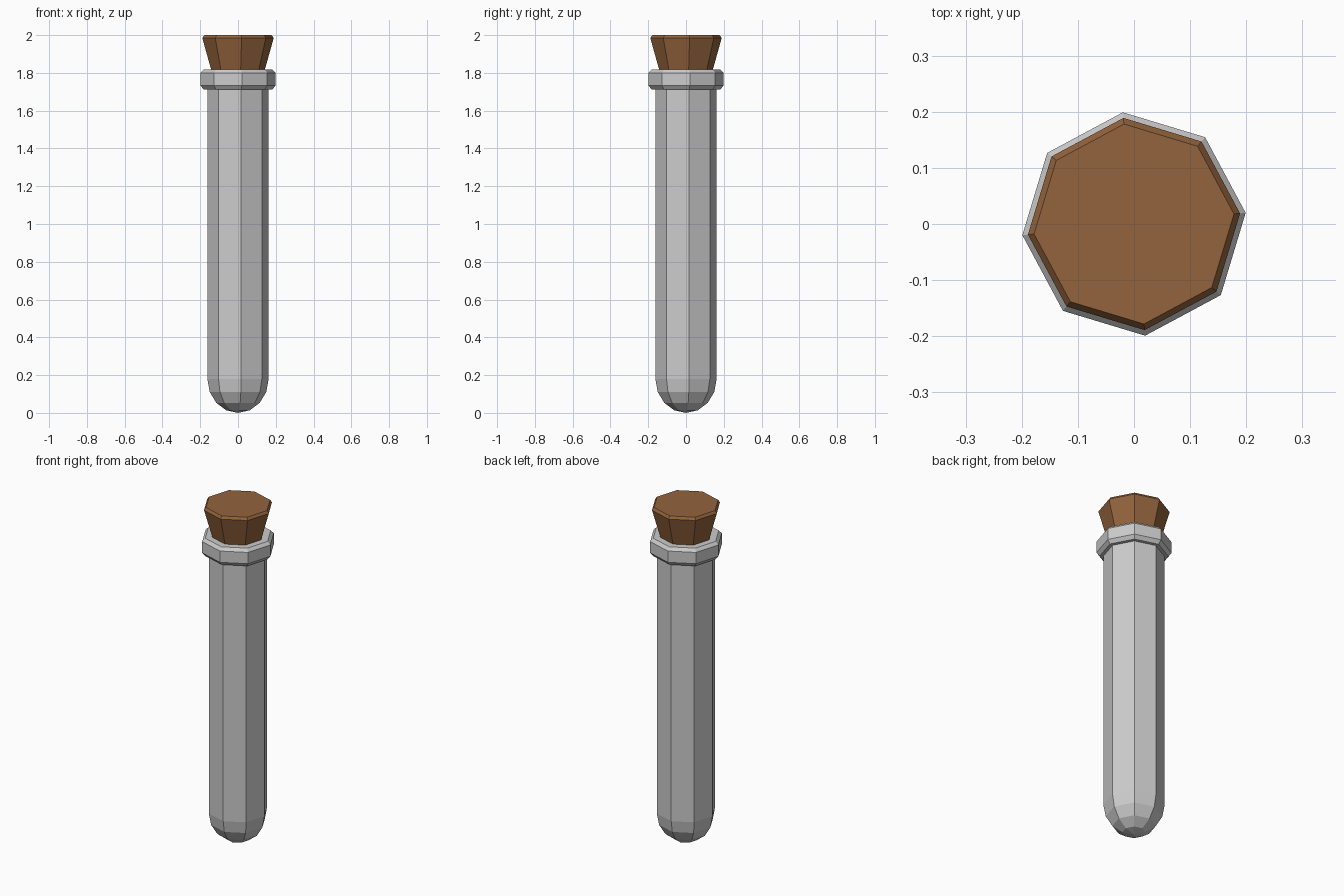
import bpy, math

if "Cube" in bpy.data.objects:
    bpy.data.objects.remove(bpy.data.objects["Cube"])

SIDES = 8
TURN = math.radians(5.7)   # slight twist of the octagon


def material(name, colour):
    m = bpy.data.materials.new(name)
    m.diffuse_color = (*colour, 1)
    m.use_nodes = True
    m.node_tree.nodes["Principled BSDF"].inputs["Base Color"].default_value = m.diffuse_color
    return m


def lathe(name, profile, mat):
    """Revolve (radius, z) points from bottom to top; radius 0 makes a pole, open ends get a cap."""
    verts, rings, faces = [], [], []
    for r, z in profile:
        n = 1 if r == 0 else SIDES
        rings.append(range(len(verts), len(verts) + n))
        for i in range(n):
            a = TURN + math.tau * i / SIDES
            verts.append((r * math.cos(a), r * math.sin(a), z))
    for lo, hi in zip(rings, rings[1:]):
        for i in range(SIDES):
            j = (i + 1) % SIDES
            if len(lo) == 1:
                faces.append((lo[0], hi[j], hi[i]))
            else:
                faces.append((lo[i], lo[j], hi[j], hi[i]))
    if len(rings[0]) > 1:
        faces.append(tuple(reversed(rings[0])))
    faces.append(tuple(rings[-1]))
    mesh = bpy.data.meshes.new(name)
    mesh.from_pydata(verts, [], faces)
    mesh.materials.append(mat)
    obj = bpy.data.objects.new(name, mesh)
    bpy.context.collection.objects.link(obj)
    return obj


glass = material("grey glass", (0.6, 0.6, 0.6))
cork = material("brown cork", (0.29, 0.125, 0.045))

# Tube with a rounded bottom
R, H = 0.163, 0.18
dome = [(0, 0)] + [(R * math.cos(math.radians(a)), H - H * math.sin(math.radians(a)))
                   for a in (67.5, 45, 22.5, 0)]
lathe("tube", dome + [(R, 1.75)], glass)

# Bevelled lip around the mouth
lathe("rim", [(0.183, 1.712), (0.2, 1.733), (0.2, 1.8), (0.183, 1.818)], glass)

# Tapered stopper
lathe("stopper", [(0.11, 1.7), (0.19, 1.985), (0.179, 2.0)], cork)
